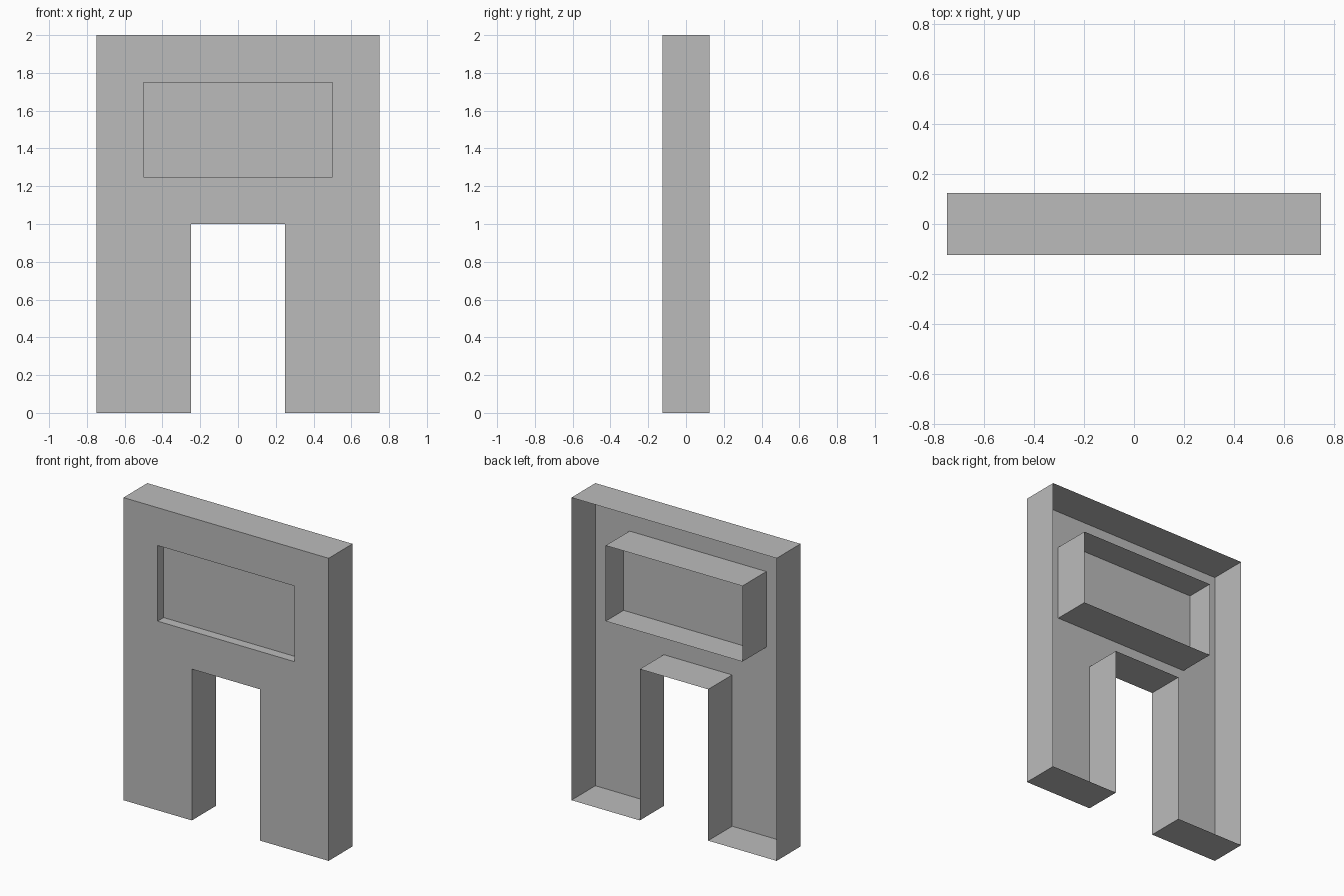
import bpy
import bmesh

HALF_DEPTH = 0.125

cube = bpy.data.objects.get("Cube")
if cube:
    bpy.data.objects.remove(cube, do_unlink=True)

# Single flat colour
grey = bpy.data.materials.new("mid_grey")
grey.use_nodes = True
colour = (0.5, 0.5, 0.5, 1)
grey.diffuse_color = colour
grey.node_tree.nodes["Principled BSDF"].inputs["Base Color"].default_value = colour


def finish(name, bm):
    mesh = bpy.data.meshes.new(name)
    bm.to_mesh(mesh)
    bm.free()
    mesh.materials.append(grey)
    obj = bpy.data.objects.new(name, mesh)
    bpy.context.collection.objects.link(obj)
    return obj


def add_loop(bm, points, y):
    verts = [bm.verts.new((x, y, z)) for x, z in points]
    edges = [bm.edges.new((a, b)) for a, b in zip(verts, verts[1:] + verts[:1])]
    return verts, edges


def mirrored(half):
    return half + [(-x, z) for x, z in reversed(half)]


outline = mirrored([(0.25, 1), (0.25, 0), (0.75, 0), (0.75, 2)])
window = mirrored([(0.5, 1.25), (0.5, 1.75)])

# Open-backed shell: front plate with a window hole, and thin walls running back
bm = bmesh.new()
rims = add_loop(bm, outline, -HALF_DEPTH)[1] + add_loop(bm, window, -HALF_DEPTH)[1]
bmesh.ops.triangle_fill(bm, edges=rims, use_beauty=True, normal=(0, -1, 0))
bm.normal_update()
for face in bm.faces:
    if face.normal.y > 0:
        face.normal_flip()
walls = bmesh.ops.extrude_edge_only(bm, edges=rims)["geom"]
wall_verts = [v for v in walls if isinstance(v, bmesh.types.BMVert)]
bmesh.ops.translate(bm, verts=wall_verts, vec=(0, 2 * HALF_DEPTH, 0))
bmesh.ops.dissolve_limit(bm, angle_limit=0.01, verts=bm.verts[:], edges=bm.edges[:])
bmesh.ops.recalc_face_normals(bm, faces=bm.faces[:])
bm.normal_update()
front = min(bm.faces, key=lambda f: f.calc_center_median().y)
if front.normal.y > 0:
    bmesh.ops.reverse_faces(bm, faces=bm.faces[:])
finish("wall_shell", bm)

# Pane set back inside the window tube
bm = bmesh.new()
pane = bm.faces.new(add_loop(bm, window, -HALF_DEPTH / 2)[0])
bm.normal_update()
if pane.normal.y > 0:
    pane.normal_flip()
finish("window_pane", bm)
